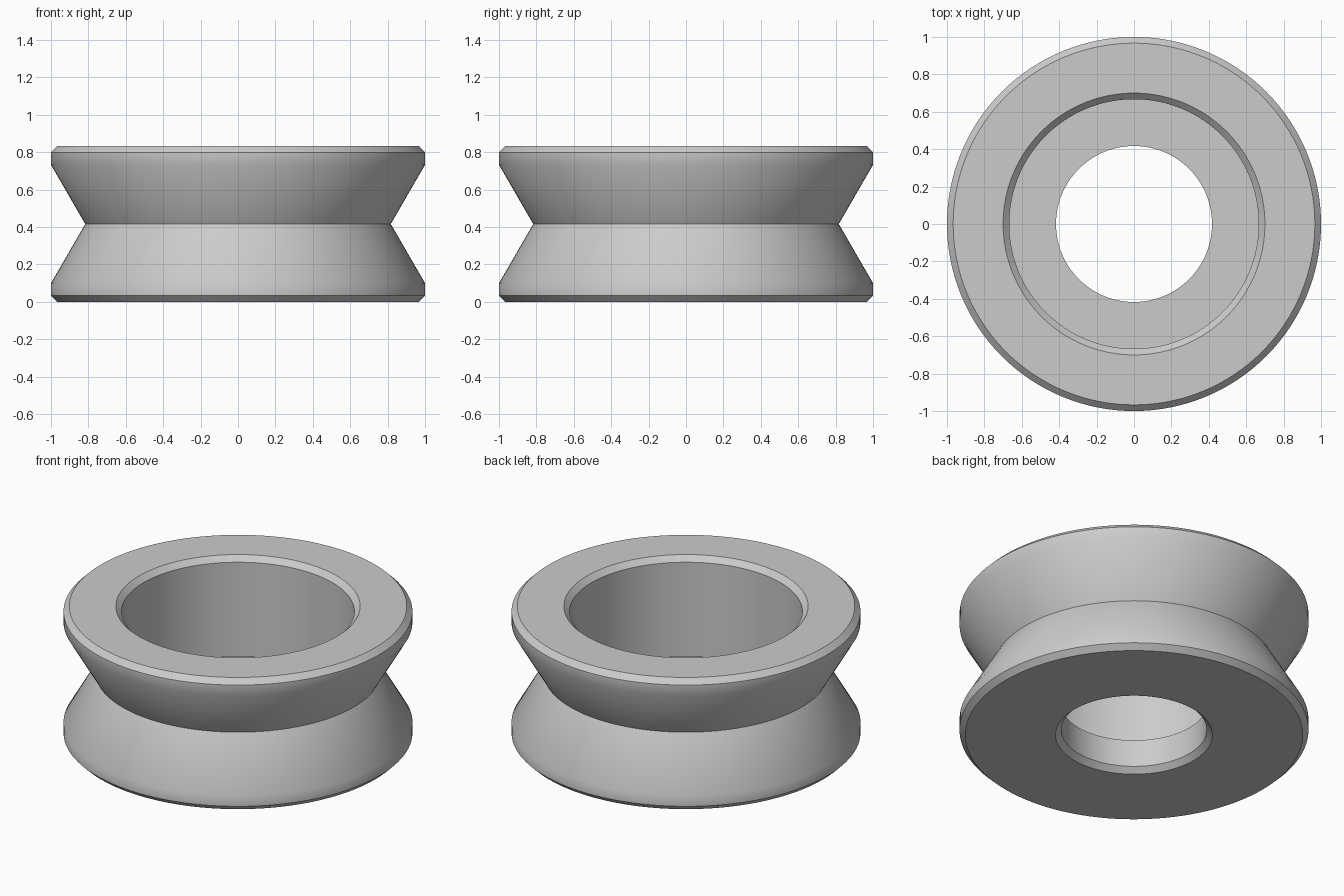
import bpy, bmesh, math

if "Cube" in bpy.data.objects:
    bpy.data.objects.remove(bpy.data.objects["Cube"])

SEGMENTS = 128

# single grey metal colour
grey = bpy.data.materials.new("grey metal")
grey.diffuse_color = (0.6, 0.6, 0.6, 1.0)
grey.use_nodes = True
grey.node_tree.nodes["Principled BSDF"].inputs["Base Color"].default_value = grey.diffuse_color


def lathe(name, profile, material):
    """Revolve a closed (radius, height) profile about the z axis."""
    bm = bmesh.new()
    rings = []
    for r, z in profile:
        rings.append([bm.verts.new((r * math.cos(2 * math.pi * i / SEGMENTS),
                                    r * math.sin(2 * math.pi * i / SEGMENTS), z))
                      for i in range(SEGMENTS)])
    for a, b in zip(rings, rings[1:] + rings[:1]):
        for i in range(SEGMENTS):
            j = (i + 1) % SEGMENTS
            bm.faces.new((a[i], a[j], b[j], b[i]))
    bmesh.ops.recalc_face_normals(bm, faces=bm.faces)
    mesh = bpy.data.meshes.new(name)
    bm.to_mesh(mesh)
    bm.free()
    mesh.materials.append(material)
    obj = bpy.data.objects.new(name, mesh)
    bpy.context.collection.objects.link(obj)
    bpy.ops.object.select_all(action='DESELECT')
    obj.select_set(True)
    bpy.context.view_layer.objects.active = obj
    bpy.ops.object.shade_smooth_by_angle(angle=math.radians(35))
    return obj


H = 0.833      # overall height
C = 0.033      # chamfer size

profile = [
    # outer rim with chamfers and the V groove
    (1 - C, 0), (1, C), (1, 0.1), (0.817, H / 2), (1, H - 0.1), (1, H - C), (1 - C, H),
    # bearing seat, its floor, and the through bore
    (0.70, H), (0.667, H - C), (0.667, 0.205), (0.417, 0.205), (0.417, C), (0.45, 0),
]
lathe("grooved_roller", profile, grey)
